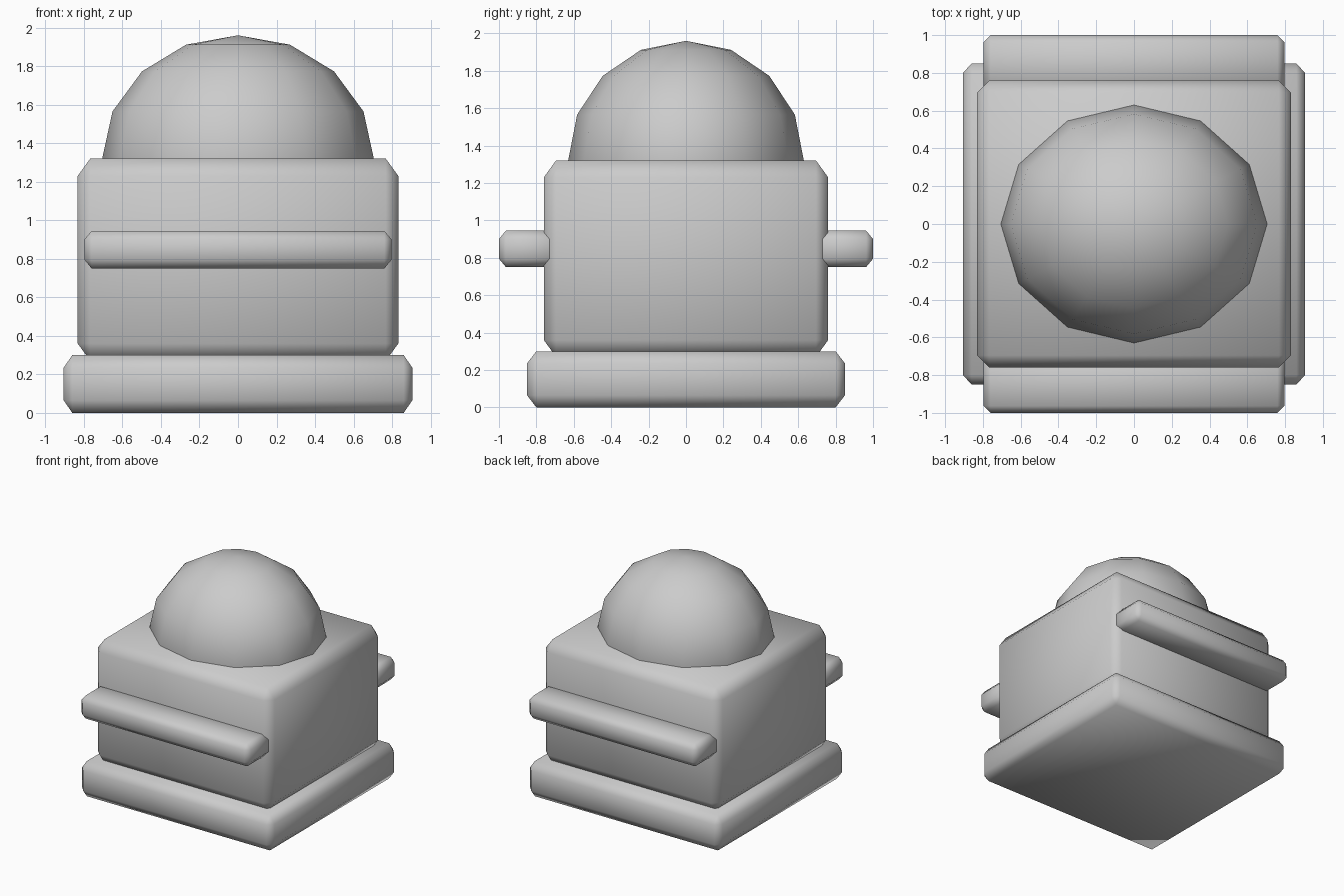
import bpy
import bmesh
from mathutils import Vector

default_cube = bpy.data.objects.get("Cube")
if default_cube:
    bpy.data.objects.remove(default_cube, do_unlink=True)

# Single plain material
grey = bpy.data.materials.new("light_grey")
grey.use_nodes = True
colour = (0.6, 0.6, 0.6, 1.0)
grey.diffuse_color = colour
grey.node_tree.nodes["Principled BSDF"].inputs["Base Color"].default_value = colour


def finish(name, bm):
    """Turn a bmesh into a smooth-shaded object."""
    bmesh.ops.recalc_face_normals(bm, faces=bm.faces[:])
    for face in bm.faces:
        face.smooth = True
    mesh = bpy.data.meshes.new(name)
    bm.to_mesh(mesh)
    bm.free()
    mesh.materials.append(grey)
    obj = bpy.data.objects.new(name, mesh)
    bpy.context.collection.objects.link(obj)
    return obj


def chamfered_box(name, low, high, chamfer):
    """Box with a different chamfer along each axis: bevel by one unit, then scale."""
    low, high, chamfer = Vector(low), Vector(high), Vector(chamfer)
    size = high - low
    bm = bmesh.new()
    bmesh.ops.create_cube(bm, size=1)
    bmesh.ops.scale(bm, verts=bm.verts[:], vec=[s / c for s, c in zip(size, chamfer)])
    bmesh.ops.bevel(bm, geom=bm.edges[:], offset=1, offset_type='OFFSET',
                    segments=1, profile=0.5, affect='EDGES')
    bmesh.ops.scale(bm, verts=bm.verts[:], vec=chamfer)
    bmesh.ops.translate(bm, verts=bm.verts[:], vec=(low + high) / 2)
    return finish(name, bm)


# Base slab and main body
chamfered_box("base", (-0.905, -0.85, 0), (0.905, 0.85, 0.30), (0.045, 0.05, 0.065))
chamfered_box("body", (-0.832, -0.76, 0.27), (0.832, 0.76, 1.32), (0.065, 0.065, 0.09))

# Bars across the front and back
for name, side in (("front_bar", -1), ("back_bar", 1)):
    near, far = sorted((side * 0.68, side * 1.0))
    chamfered_box(name, (-0.797, near, 0.75), (0.797, far, 0.945), (0.037, 0.037, 0.045))

# Faceted dome, its lower half sunk in the body
bm = bmesh.new()
bmesh.ops.create_uvsphere(bm, u_segments=12, v_segments=8, radius=1)
bmesh.ops.scale(bm, verts=bm.verts[:], vec=(0.705, 0.63, 0.64))
bmesh.ops.translate(bm, verts=bm.verts[:], vec=(0, 0, 1.32))
finish("dome", bm)
